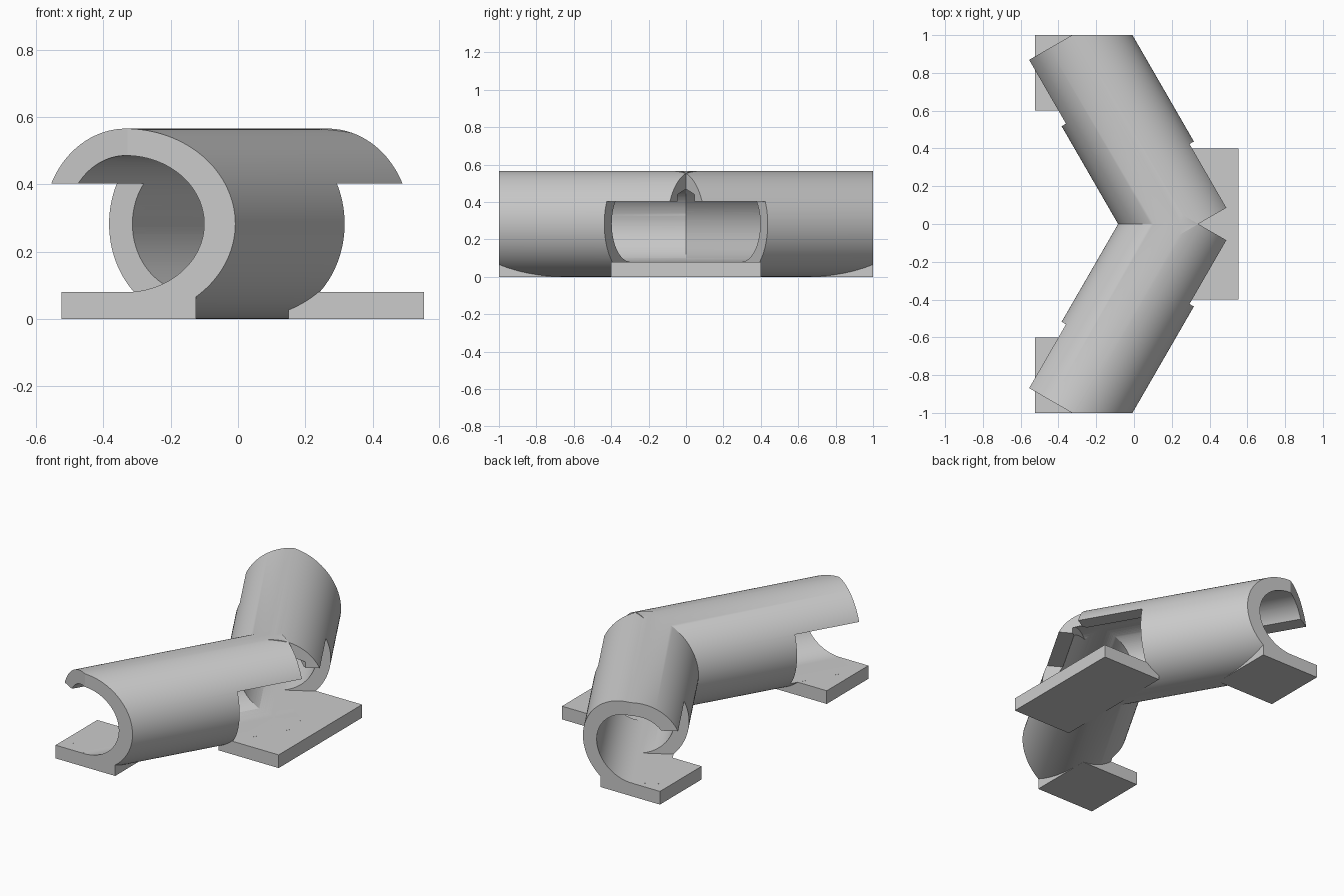
import bpy, bmesh, math
from mathutils import Matrix, Vector

if "Cube" in bpy.data.objects:
    bpy.data.objects.remove(bpy.data.objects["Cube"])

R, BORE, CZ = 0.283, 0.203, 0.283
N0 = 0.21                      # distance of each pipe axis from the origin
C, S = math.cos(math.radians(30)), 0.5


def frame(side):
    # local axes: across the pipe, along the pipe, up
    m = Matrix.Identity(4)
    m.col[0] = Vector((C, side * S, 0, 0))
    m.col[1] = Vector((-S, side * C, 0, 0))
    return m


def finish(name, bm):
    bm.normal_update()
    bmesh.ops.recalc_face_normals(bm, faces=bm.faces)
    if bm.calc_volume(signed=True) < 0:
        bmesh.ops.reverse_faces(bm, faces=bm.faces)
    me = bpy.data.meshes.new(name)
    bm.to_mesh(me)
    bm.free()
    ob = bpy.data.objects.new(name, me)
    bpy.context.collection.objects.link(ob)
    return ob


def box(name, x0, x1, y0, y1, z0, z1, m=Matrix.Identity(4)):
    bm = bmesh.new()
    bmesh.ops.create_cube(bm, size=1)
    for v in bm.verts:
        v.co = m @ Vector((x0 + (v.co.x + .5) * (x1 - x0),
                           y0 + (v.co.y + .5) * (y1 - y0),
                           z0 + (v.co.z + .5) * (z1 - z0)))
    return finish(name, bm)


def cylinder(name, r, t0, t1, side):
    bm = bmesh.new()
    bmesh.ops.create_cone(bm, cap_ends=True, segments=128, radius1=r, radius2=r, depth=t1 - t0)
    m = (frame(side) @ Matrix.Translation((N0, (t0 + t1) / 2, CZ))
         @ Matrix.Rotation(math.radians(-90), 4, 'X'))
    bm.transform(m)
    return finish(name, bm)


def boolean(ob, other, op):
    bpy.context.view_layer.update()
    mod = ob.modifiers.new("cut", 'BOOLEAN')
    mod.operation, mod.object, mod.solver = op, other, 'EXACT'
    bpy.context.view_layer.objects.active = ob
    bpy.ops.object.modifier_apply(modifier=mod.name)
    bpy.data.objects.remove(other)


# Two solid pipes meeting in a V
pipe = cylinder("bent_pipe", R, -0.17, 1.03, 1)
boolean(pipe, cylinder("other_arm", R, -0.17, 1.03, -1), 'UNION')

for s in (1, -1):
    # bore, elbow window, end window and flat trimmed end
    boolean(pipe, cylinder("bore", BORE, -0.25, 1.25, s), 'DIFFERENCE')
    boolean(pipe, box("elbow_window", N0, 0.7, -0.25, 0.22, 0.0802, 0.403, frame(s)), 'DIFFERENCE')
    boolean(pipe, box("end_window", -0.3, N0, 0.64, 1.3, 0.0802, 0.403, frame(s)), 'DIFFERENCE')
    boolean(pipe, box("end_trim", -1.5, 1.5, min(s, s * 1.5), max(s, s * 1.5), -0.5, 1), 'DIFFERENCE')

bpy.ops.object.select_all(action='DESELECT')
pipe.select_set(True)
bpy.context.view_layer.objects.active = pipe
bpy.ops.object.shade_smooth_by_angle(angle=math.radians(25))

# Flat mounting feet
box("elbow_foot", 0.15, 0.553, -0.4, 0.4, 0, 0.08)
box("back_foot", -0.525, -0.125, 0.6, 1.0, 0, 0.08)
box("front_foot", -0.525, -0.125, -1.0, -0.6, 0, 0.08)
